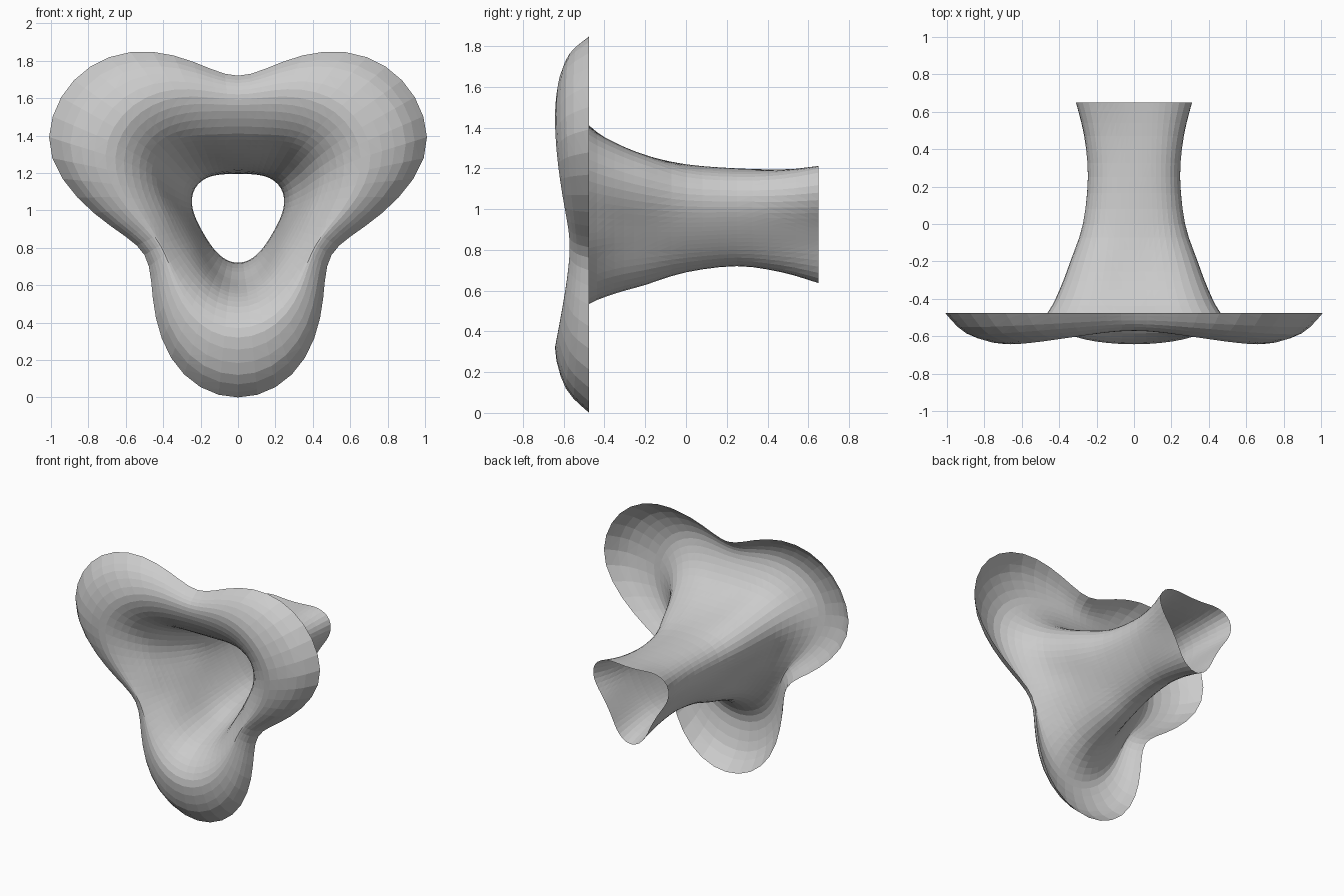
import bpy, bmesh
from math import sin, cos, pi, radians

if "Cube" in bpy.data.objects:
    bpy.data.objects.remove(bpy.data.objects["Cube"])

SIDES = 60    # points around each ring
STEPS = 3     # subdivisions between key rings

# Key rings, outer rim -> over the front crest -> through the tube to the back.
# (centre z, notch radius, lobe radius, fullness, notch y, lobe y, side notch scale, narrowing)
RINGS = [
    (1.07, 0.65, 1.07, 0.020, -0.475, -0.475, -0.05, 1.0),
    (1.07, 0.61, 0.95, 0.015, -0.535, -0.590, -0.05, 1.0),
    (1.07, 0.55, 0.75, 0.008, -0.570, -0.643, -0.05, 1.0),
    (1.06, 0.47, 0.61, -0.004, -0.555, -0.585, 0.02, 0.6),
    (1.04, 0.370, 0.505, -0.010, -0.475, -0.475, 0.06, 0.2),
    (1.02, 0.305, 0.435, -0.008, -0.350, -0.350, 0.04, 0.0),
    (1.00, 0.265, 0.372, -0.006, -0.200, -0.200, 0.02, 0.0),
    (0.985, 0.235, 0.295, -0.003, 0.000, 0.000, 0.0, 0.0),
    (0.985, 0.215, 0.265, -0.002, 0.250, 0.250, 0.0, 0.0),
    (0.98, 0.215, 0.290, -0.004, 0.470, 0.470, 0.0, 0.0),
    (0.98, 0.225, 0.343, -0.008, 0.650, 0.650, 0.0, 0.0),
]


def catmull(p0, p1, p2, p3, t):
    return [0.5 * (2 * b + (c - a) * t + (2 * a - 5 * b + 4 * c - d) * t ** 2
                   + (3 * b - a - 3 * c + d) * t ** 3)
            for a, b, c, d in zip(p0, p1, p2, p3)]


def ring_point(ring, angle):
    """Three-lobed section; the front rings narrow around the bottom lobe."""
    cz, notch, lobe, full, y_notch, y_lobe, side, narrow = ring
    phi = angle - radians(30)
    w = (1 + cos(3 * phi)) / 2
    r = notch + (lobe - notch) * w + full * (1 - cos(6 * phi))
    r *= 1 + side * (1 - w) * (1 - sin(angle)) / 1.5
    z = cz + r * sin(angle)
    t = min(max((1.4 - z) / 0.6, 0), 1)
    x = r * cos(angle) * (1 + narrow * (0.02 - 0.085 * t * t * (3 - 2 * t)))
    return (x, y_notch + (y_lobe - y_notch) * w, z)


# Smooth the key rings along the surface
sections = []
last = len(RINGS) - 1
for i in range(last):
    keys = [RINGS[min(max(i + k, 0), last)] for k in (-1, 0, 1, 2)]
    sections += [catmull(*keys, s / STEPS) for s in range(STEPS)]
sections.append(RINGS[-1])

# Open three-lobed funnel with a flared tube behind it
bm = bmesh.new()
loops = [[bm.verts.new(ring_point(s, pi / 2 + 2 * pi * k / SIDES)) for k in range(SIDES)]
         for s in sections]
for a, b in zip(loops, loops[1:]):
    for k in range(SIDES):
        n = (k + 1) % SIDES
        bm.faces.new((a[k], b[k], b[n], a[n]))
bmesh.ops.triangulate(bm, faces=bm.faces[:])
bm.normal_update()
# Outer side of the shell: crest faces look toward the front
if sum(f.normal.y for f in bm.faces if f.calc_center_median().y < -0.6) > 0:
    bmesh.ops.reverse_faces(bm, faces=bm.faces[:])

mesh = bpy.data.meshes.new("lobed_funnel")
bm.to_mesh(mesh)
bm.free()
bpy.context.collection.objects.link(bpy.data.objects.new("lobed_funnel", mesh))
